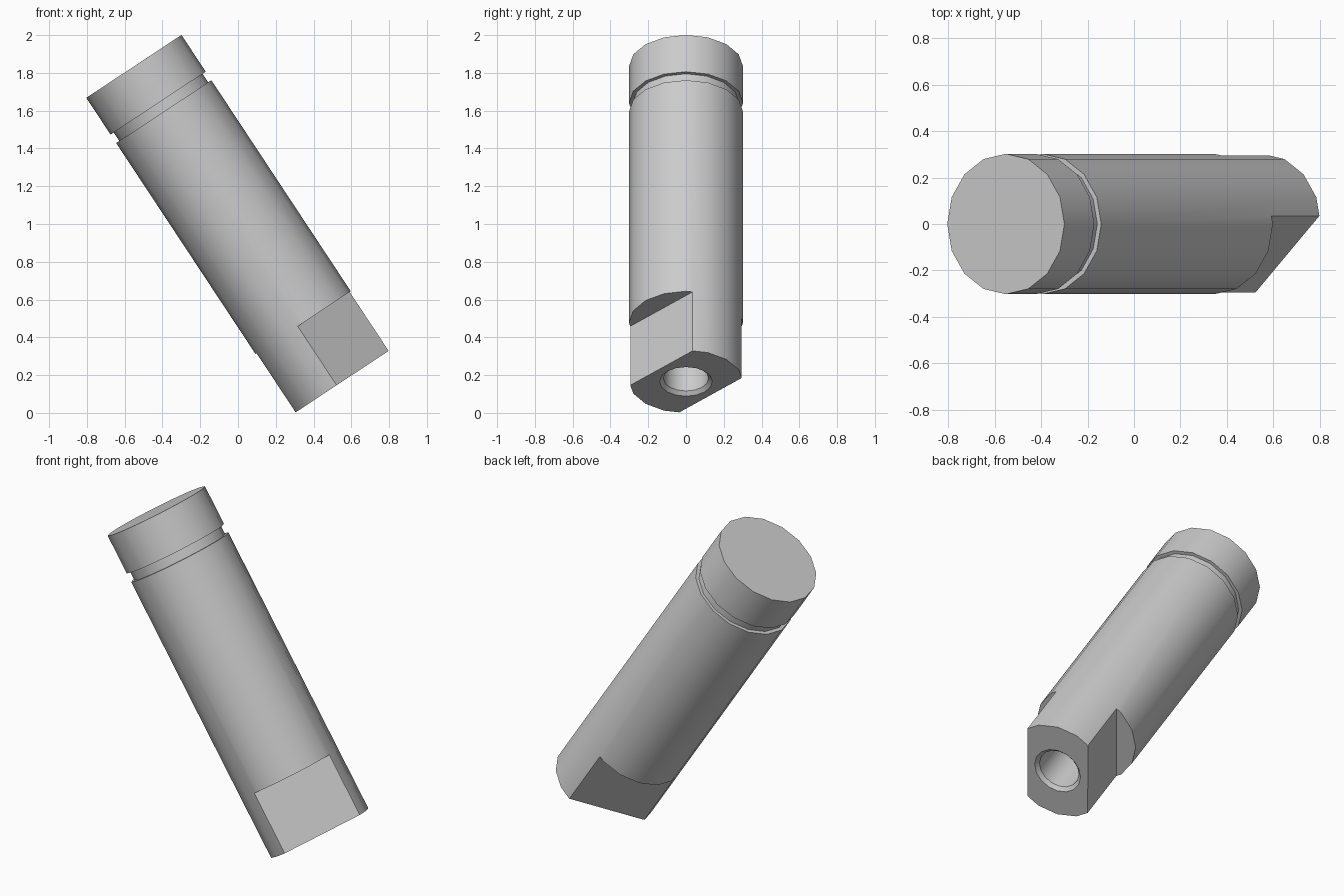
import bpy, bmesh, math
from mathutils import Matrix

if "Cube" in bpy.data.objects:
    bpy.data.objects.remove(bpy.data.objects["Cube"])

SIDES = 16
LENGTH = 2.0
R = 0.302
TILT = math.radians(33.45)


def select_only(obj):
    bpy.ops.object.select_all(action='DESELECT')
    obj.select_set(True)
    bpy.context.view_layer.objects.active = obj


def lathe(name, profile):
    """Revolve an (r, z) profile around the z axis."""
    bm = bmesh.new()
    verts = [bm.verts.new((r, 0, z)) for r, z in profile]
    edges = [bm.edges.new(p) for p in zip(verts, verts[1:])]
    bmesh.ops.spin(bm, geom=verts + edges, cent=(0, 0, 0), axis=(0, 0, 1),
                   angle=math.tau, steps=SIDES)
    bmesh.ops.remove_doubles(bm, verts=bm.verts, dist=1e-4)
    bmesh.ops.recalc_face_normals(bm, faces=bm.faces)
    mesh = bpy.data.meshes.new(name)
    bm.to_mesh(mesh)
    bm.free()
    obj = bpy.data.objects.new(name, mesh)
    bpy.context.collection.objects.link(obj)
    return obj


def cut_flat(obj, angle, offset, height):
    """Mill a flat at the lower end, facing the given angle."""
    bpy.ops.mesh.primitive_cube_add(size=1)
    cutter = bpy.context.object
    cutter.name = "flat_cutter"
    cutter.hide_render = True
    cutter.data.transform(Matrix.Rotation(angle, 4, 'Z')
                          @ Matrix.Translation((offset + 0.25, 0, height / 2 - 0.1))
                          @ Matrix.Diagonal((0.5, 1, height + 0.2, 1)))
    mod = obj.modifiers.new("flat", 'BOOLEAN')
    mod.operation = 'DIFFERENCE'
    mod.solver = 'EXACT'
    mod.object = cutter
    select_only(obj)
    bpy.ops.object.modifier_apply(modifier=mod.name)
    bpy.data.objects.remove(cutter)


# Pin: chamfered blind hole, round body, retaining groove and head
pin = lathe("pin", [
    (0, 0.5), (0.12, 0.5), (0.12, 0.02), (0.14, 0),
    (R, 0), (R, LENGTH - 0.287), (R - 0.02, LENGTH - 0.287),
    (R - 0.02, LENGTH - 0.233), (R, LENGTH - 0.233), (R, LENGTH), (0, LENGTH)])

# Two opposite spanner flats
for deg in (-45, 135):
    cut_flat(pin, math.radians(deg), 0.184, 0.374)

# Lean the pin and rest it on the ground
pin.data.transform(Matrix.Translation((0, 0, 1))
                   @ Matrix.Rotation(-TILT, 4, 'Y')
                   @ Matrix.Translation((0, 0, -LENGTH / 2)))
select_only(pin)
bpy.ops.object.shade_smooth_by_angle(angle=math.radians(30))
